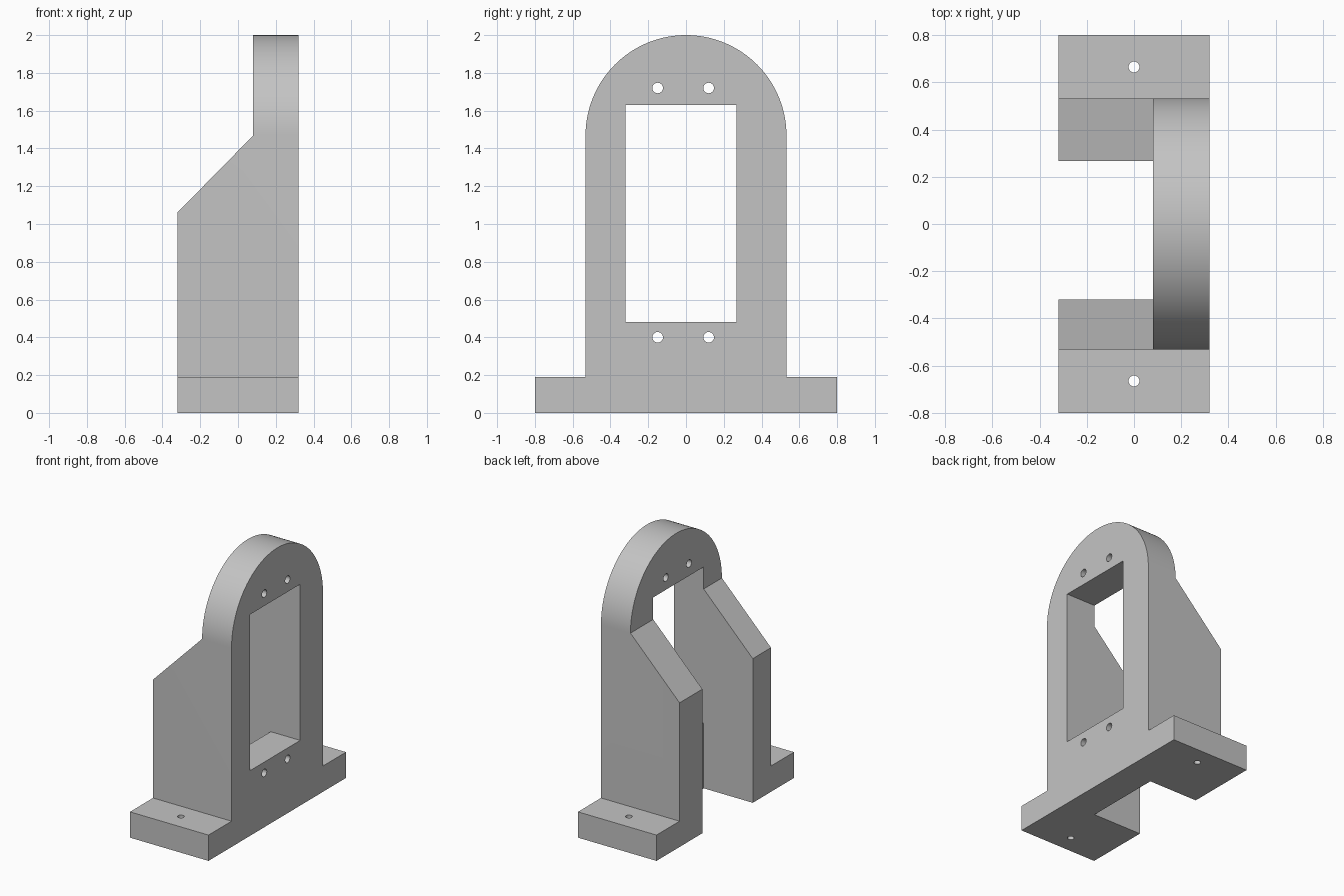
import bpy
import bmesh
from math import cos, sin, pi, radians
from mathutils import Vector

cube = bpy.data.objects.get("Cube")
if cube:
    bpy.data.objects.remove(cube, do_unlink=True)

HALF_X, HALF_Y = 0.32, 0.8      # base half sizes
BODY_Y, FOOT_Z = 0.532, 0.19    # upright half width, foot height
ARCH_Z = 2 - BODY_Y             # arch centre height
PLATE_X = 0.08                  # rear face of the upright plate


def place(axis, a, b, t):
    return {"x": Vector((t, a, b)), "y": Vector((a, t, b)), "z": Vector((a, b, t))}[axis]


def prism(name, points, axis, start, end):
    """Extrude a flat outline along one axis."""
    bm = bmesh.new()
    face = bm.faces.new([bm.verts.new(place(axis, a, b, start)) for a, b in points])
    grown = bmesh.ops.extrude_face_region(bm, geom=[face])["geom"]
    bmesh.ops.translate(bm, vec=place(axis, 0, 0, end - start),
                        verts=[v for v in grown if isinstance(v, bmesh.types.BMVert)])
    bmesh.ops.recalc_face_normals(bm, faces=bm.faces)
    mesh = bpy.data.meshes.new(name)
    bm.to_mesh(mesh)
    bm.free()
    obj = bpy.data.objects.new(name, mesh)
    bpy.context.collection.objects.link(obj)
    return obj


def arc(cx, cy, r, sweep, steps):
    return [(cx + r * cos(sweep * i / steps), cy + r * sin(sweep * i / steps))
            for i in range(steps + 1)]


def hole(name, a, b, r, axis, start, end):
    return prism(name, arc(a, b, r, 2 * pi, 24)[:-1], axis, start, end)


# Bracket body: feet, upright and round top in one outline
outline = [(-BODY_Y, FOOT_Z), (-HALF_Y, FOOT_Z), (-HALF_Y, 0),
           (HALF_Y, 0), (HALF_Y, FOOT_Z), (BODY_Y, FOOT_Z)]
outline += arc(0, ARCH_Z, BODY_Y, pi, 64)
bracket = prism("mounting_bracket", outline, "x", -HALF_X, HALF_X)

# Sloped rib tops behind the plate
cutters = [prism("slope_cutter", [(-0.42, 0.96), (PLATE_X, ARCH_Z), (PLATE_X, 2.1), (-0.42, 2.1)],
                 "y", -1, 1)]

# Gap between the ribs joined with the window through the plate
cutters.append(prism("window_cutter", [(-0.4, -0.1), (PLATE_X, -0.1), (PLATE_X, 0.48),
                                       (0.4, 0.48), (0.4, 1.63), (-0.4, 1.63)],
                     "y", -0.32, 0.267))

# Screw holes in the plate and the feet
for z in (0.4, 1.72):
    for y in (-0.15, 0.12):
        cutters.append(hole("plate_hole_cutter", y, z, 0.028, "x", -0.1, 0.4))
for y in (-0.665, 0.665):
    cutters.append(hole("foot_hole_cutter", 0, y, 0.023, "z", -0.1, 0.3))

for cutter in cutters:
    cutter.hide_render = True
    mod = bracket.modifiers.new(cutter.name, "BOOLEAN")
    mod.operation = "DIFFERENCE"
    mod.solver = "EXACT"
    mod.object = cutter

# Bake the cuts and drop the cutters
bpy.context.view_layer.update()
graph = bpy.context.evaluated_depsgraph_get()
cut_mesh = bpy.data.meshes.new_from_object(bracket.evaluated_get(graph))
bracket.modifiers.clear()
bracket.data = cut_mesh
for cutter in cutters:
    bpy.data.objects.remove(cutter, do_unlink=True)

# Plain grey finish
grey = bpy.data.materials.new("light_grey")
grey.use_nodes = True
colour = (0.55, 0.55, 0.55, 1)
grey.diffuse_color = colour
grey.node_tree.nodes["Principled BSDF"].inputs["Base Color"].default_value = colour
cut_mesh.materials.clear()
cut_mesh.materials.append(grey)

# Smooth round faces, sharp edges elsewhere
bpy.ops.object.select_all(action="DESELECT")
bracket.select_set(True)
bpy.context.view_layer.objects.active = bracket
bpy.ops.object.shade_smooth_by_angle(angle=radians(30))
